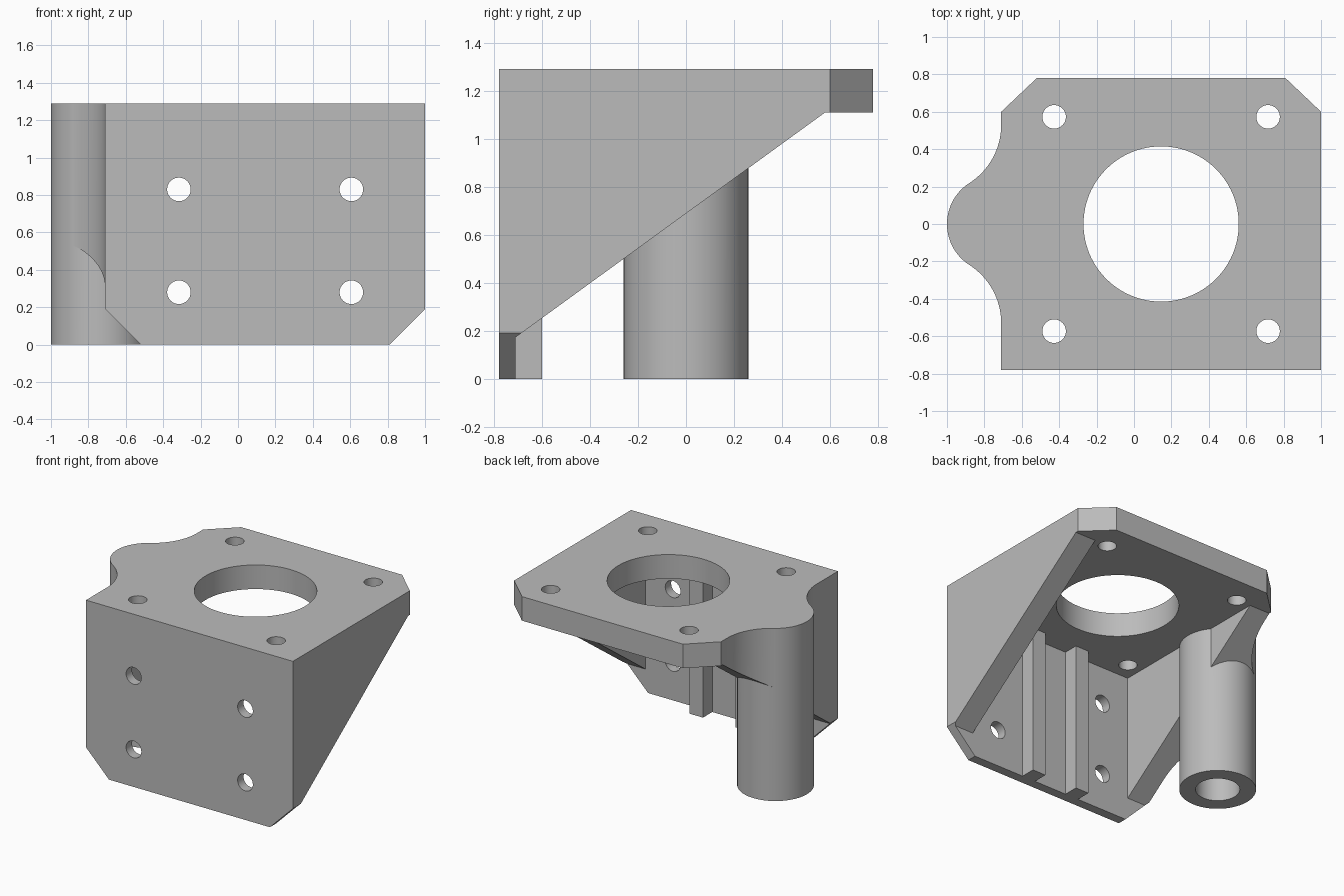
import bpy, bmesh, math
from mathutils import Vector

cube = bpy.data.objects.get("Cube")
if cube:
    bpy.data.objects.remove(cube, do_unlink=True)

grey = bpy.data.materials.new("plain_grey")
grey.use_nodes = True
colour = (0.5, 0.5, 0.5, 1)
grey.diffuse_color = colour
grey.node_tree.nodes["Principled BSDF"].inputs["Base Color"].default_value = colour

MID = 0.145            # centre line of the box part
LEFT, RIGHT = -0.71, 1.0
HALF, TOP = 0.78, 1.29
FLOOR = 1.11           # underside of the top plate
WALL = -0.71           # inner face of the front plate
CHAMFER = 0.19
POST, POST_R, FILLET = Vector((-0.74, 0)), 0.26, 0.37


def prism(name, points, axis, start, end):
    """Extrude a 2D profile along x, y or z."""
    place = {"x": lambda a, b, t: (t, a, b),
             "y": lambda a, b, t: (a, t, b),
             "z": lambda a, b, t: (a, b, t)}[axis]
    bm = bmesh.new()
    face = bm.faces.new([bm.verts.new(place(a, b, start)) for a, b in points])
    moved = bmesh.ops.extrude_face_region(bm, geom=[face])["geom"]
    shift = Vector(place(0, 0, end - start))
    bmesh.ops.translate(bm, vec=shift,
                        verts=[v for v in moved if isinstance(v, bmesh.types.BMVert)])
    bmesh.ops.recalc_face_normals(bm, faces=bm.faces)
    mesh = bpy.data.meshes.new(name)
    bm.to_mesh(mesh)
    bm.free()
    mesh.materials.append(grey)
    obj = bpy.data.objects.new(name, mesh)
    bpy.context.collection.objects.link(obj)
    return obj


def rod(name, a, b, radius, axis, start, end, sides=48):
    ring = [(a + radius * math.cos(math.tau * i / sides),
             b + radius * math.sin(math.tau * i / sides)) for i in range(sides)]
    return prism(name, ring, axis, start, end)


def box(name, x0, x1, y0, y1, z0, z1):
    return prism(name, [(x0, y0), (x1, y0), (x1, y1), (x0, y1)], "z", z0, z1)


def combine(target, tool, operation):
    mod = target.modifiers.new(tool.name, "BOOLEAN")
    mod.operation, mod.solver, mod.object = operation, "EXACT", tool
    bpy.context.view_layer.objects.active = target
    bpy.ops.object.modifier_apply(modifier=mod.name)
    bpy.data.objects.remove(tool, do_unlink=True)


# Plan outline with concave fillets that sweep out to the post
centre_y = math.sqrt((FILLET + POST_R) ** 2 - (LEFT - FILLET - POST.x) ** 2)
centre = Vector((LEFT - FILLET, centre_y))
to_post = POST - centre
stop = math.atan2(to_post.y, to_post.x)
sweep = [centre + FILLET * Vector((math.cos(stop * i / 16), math.sin(stop * i / 16)))
         for i in range(17)]
sweep.append(sweep[-1].lerp(POST, 0.1))
outline = [(LEFT, -HALF), (RIGHT, -HALF), (RIGHT, HALF - CHAMFER + 0.01),
           (RIGHT - CHAMFER, HALF), (LEFT + CHAMFER, HALF), (LEFT, HALF - CHAMFER + 0.01)]
outline += [tuple(p) for p in sweep] + [(p.x, -p.y) for p in reversed(sweep)]
bracket = prism("motor_bracket", outline, "z", 0, TOP)

# Sloping gusset edges and the open space between the gussets
slope = [(WALL, -0.1), (WALL, 0.173), (0.58, FLOOR), (2, FLOOR), (2, -0.1)]
combine(bracket, prism("slope_cutter", slope, "x", -2, 2), "DIFFERENCE")
combine(bracket, box("cavity_cutter", LEFT + 0.17, RIGHT - 0.17, WALL, 2, -0.1, FLOOR),
        "DIFFERENCE")

# Lower corners of the front plate
for edge, side in ((LEFT, -1), (RIGHT, 1)):
    corner = [(edge - side * (CHAMFER + 0.1), -0.1), (edge + side * 0.1, -0.1),
              (edge + side * 0.1, CHAMFER + 0.1)]
    combine(bracket, prism("corner_cutter", corner, "y", -1, 1), "DIFFERENCE")

# Stiffening ribs behind the front plate
for side in (-1, 1):
    x = MID + side * 0.19
    combine(bracket, box("rib", x - 0.055, x + 0.055, WALL - 0.03, -0.6, 0, FLOOR + 0.05),
            "UNION")

# Hollow post
combine(bracket, rod("post", POST.x, POST.y, POST_R, "z", 0, TOP, 96), "UNION")
combine(bracket, rod("post_bore", POST.x, POST.y, 0.15, "z", -0.1, FLOOR), "DIFFERENCE")

# Large opening and screw holes
combine(bracket, rod("opening", MID, 0, 0.415, "z", 1, 1.5, 96), "DIFFERENCE")
for side in (-1, 1):
    for y in (-0.573, 0.573):
        combine(bracket, rod("top_hole", MID + side * 0.572, y, 0.063, "z", 1, 1.5, 32),
                "DIFFERENCE")
    for z in (0.28, 0.83):
        combine(bracket, rod("front_hole", MID + side * 0.461, z, 0.063, "y", -1, -0.65, 32),
                "DIFFERENCE")

bpy.ops.object.select_all(action="DESELECT")
bracket.select_set(True)
bpy.context.view_layer.objects.active = bracket
bpy.ops.object.shade_smooth_by_angle(angle=math.radians(30))
